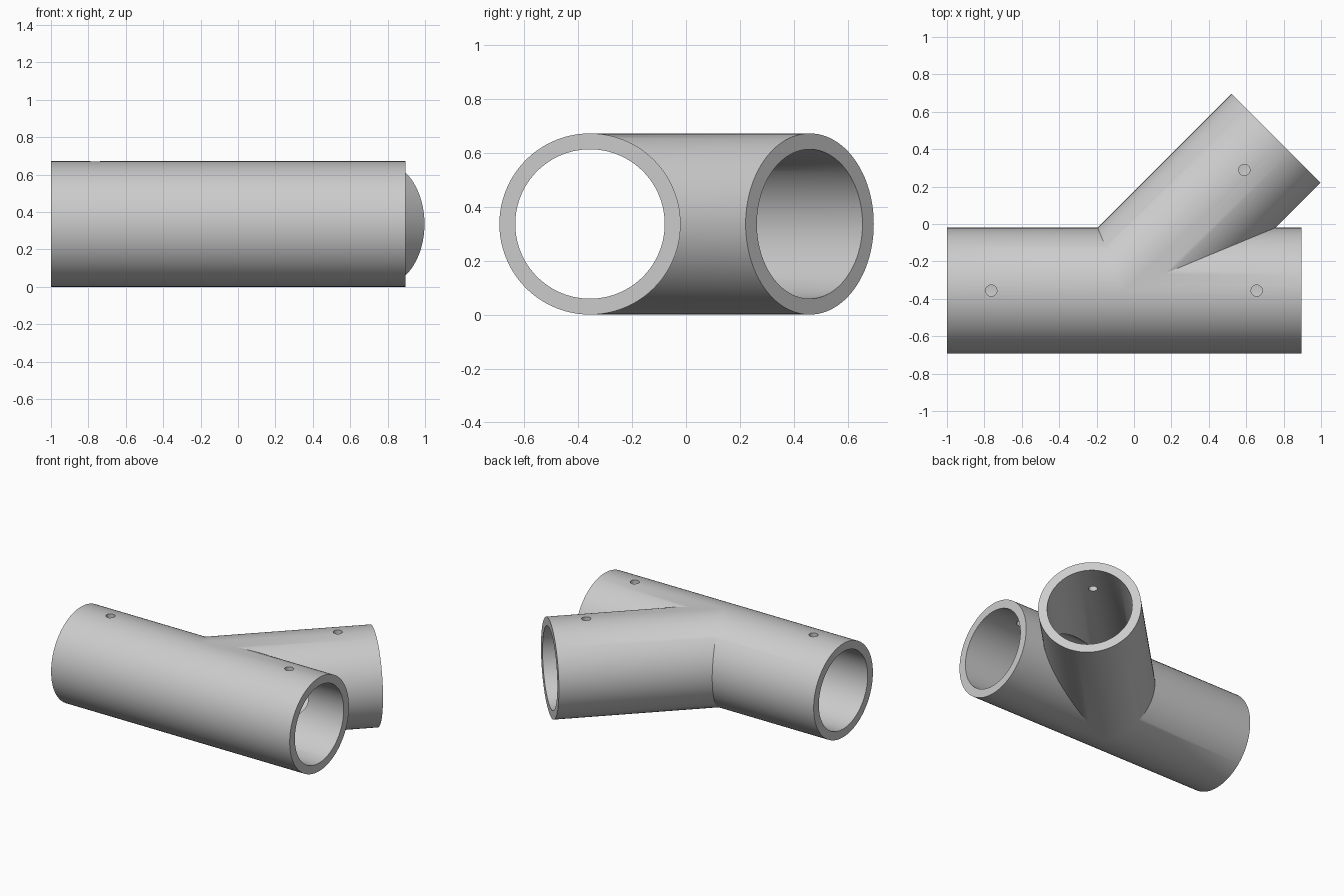
import bpy, bmesh
from math import radians, cos, sin, pi
from mathutils import Vector

if "Cube" in bpy.data.objects:
    bpy.data.objects.remove(bpy.data.objects["Cube"], do_unlink=True)

OUTER, INNER, SEGMENTS = 0.336, 0.277, 96
JOINT = Vector((-0.055, -0.356, OUTER))   # where the two tube axes cross

grey = bpy.data.materials.new("plain grey")
grey.use_nodes = True
grey.diffuse_color = (0.6, 0.6, 0.6, 1)
grey.node_tree.nodes["Principled BSDF"].inputs["Base Color"].default_value = (0.6, 0.6, 0.6, 1)


def heading(degrees):
    return Vector((cos(radians(degrees)), sin(radians(degrees)), 0))


def arm(angle, length, start, end):
    """Hollow arm leaving the joint, mitred to the sector from start to end degrees."""
    bm = bmesh.new()
    along, side, up = heading(angle), heading(angle + 90), Vector((0, 0, 1))
    rings = []
    for radius, reach in ((OUTER, -1), (OUTER, length), (INNER, length), (INNER, -1)):
        rings.append([bm.verts.new(along * reach + radius *
                      (side * cos(2 * pi * i / SEGMENTS) + up * sin(2 * pi * i / SEGMENTS)))
                      for i in range(SEGMENTS)])
    for a, b in zip(rings, rings[1:]):
        for i in range(SEGMENTS):
            j = (i + 1) % SEGMENTS
            bm.faces.new((a[i], a[j], b[j], b[i]))
    for normal in (heading(start + 90), heading(end - 90)):
        bmesh.ops.bisect_plane(bm, geom=bm.verts[:] + bm.edges[:] + bm.faces[:], dist=1e-5,
                               plane_co=(0, 0, 0), plane_no=normal, clear_inner=True)
    mesh = bpy.data.meshes.new("arm")
    bm.to_mesh(mesh)
    bm.free()
    return mesh


# Three mitred arms welded into one Y-shaped pipe
body = bmesh.new()
for spec in ((180, 0.945, 112.5, 270), (0, 0.95, -90, 22.5), (45, 1.152, 22.5, 112.5)):
    part = arm(*spec)
    body.from_mesh(part)
    bpy.data.meshes.remove(part)
bmesh.ops.remove_doubles(body, verts=body.verts[:], dist=0.0005)
bmesh.ops.recalc_face_normals(body, faces=body.faces[:])
bmesh.ops.translate(body, verts=body.verts[:], vec=JOINT)
mesh = bpy.data.meshes.new("branched_pipe")
body.to_mesh(mesh)
body.free()
mesh.materials.append(grey)
pipe = bpy.data.objects.new("branched_pipe", mesh)
bpy.context.collection.objects.link(pipe)

# Screw holes through the top wall of each arm
for x, y in ((-0.763, -0.356), (0.656, -0.356), (0.59, 0.289)):
    bpy.ops.mesh.primitive_cylinder_add(vertices=32, radius=0.03, depth=0.3,
                                        location=(x, y, 2 * OUTER))
    cutter = bpy.context.object
    cutter.name = "screw_hole_cutter"
    cutter.data.materials.append(grey)
    cut = pipe.modifiers.new("screw hole", 'BOOLEAN')
    cut.operation, cut.solver, cut.object = 'DIFFERENCE', 'EXACT', cutter
    bpy.ops.object.select_all(action='DESELECT')
    pipe.select_set(True)
    bpy.context.view_layer.objects.active = pipe
    bpy.ops.object.modifier_apply(modifier=cut.name)
    bpy.data.objects.remove(cutter, do_unlink=True)

bpy.ops.object.shade_smooth_by_angle(angle=radians(30))
